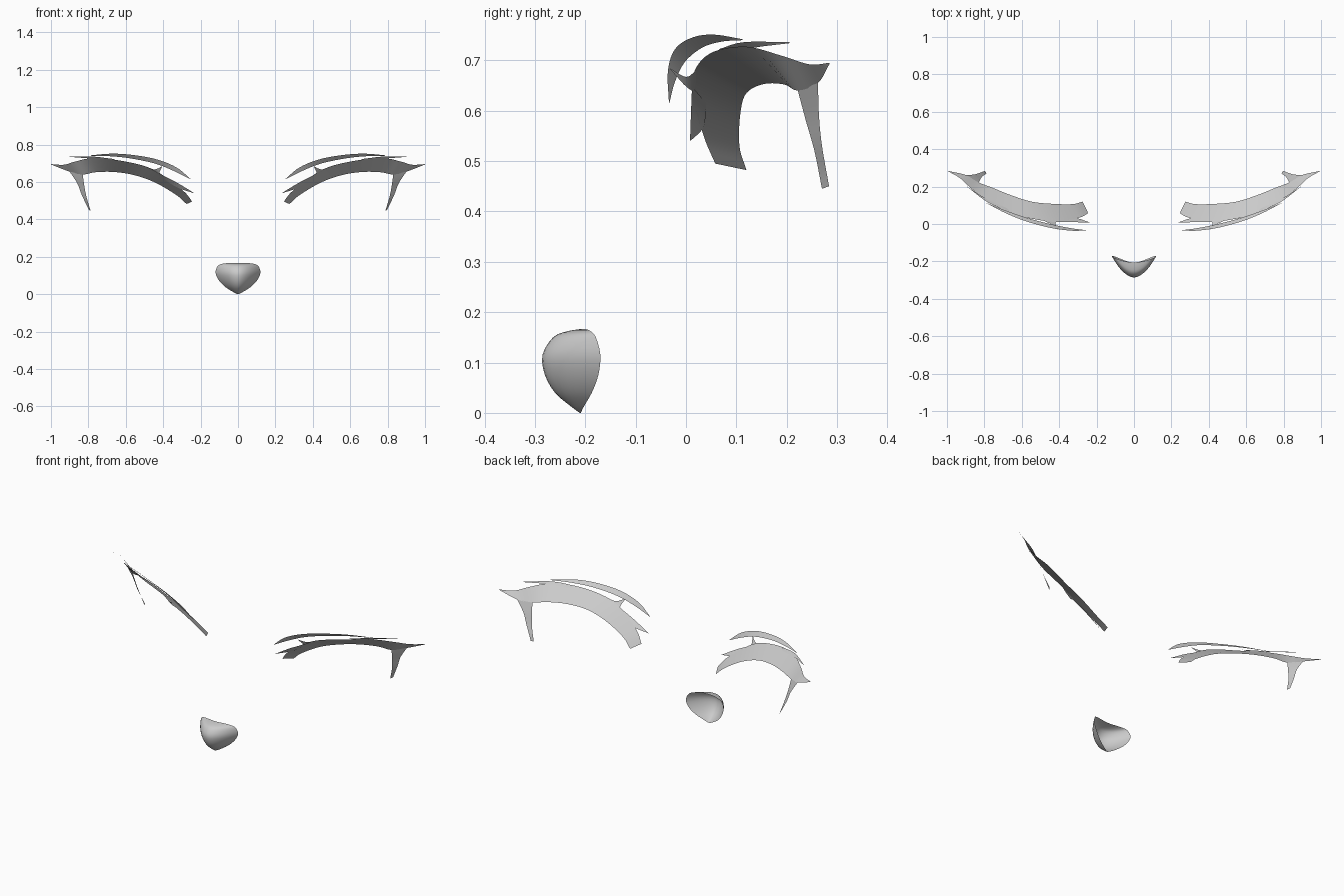
import bpy
from mathutils import Vector


def spline(points, steps=5):
    """Catmull-Rom interpolation through the given points."""
    p = [Vector(q) for q in points]
    p = [2 * p[0] - p[1]] + p + [2 * p[-1] - p[-2]]
    out = []
    for i in range(1, len(p) - 2):
        a, b, c, d = p[i - 1:i + 3]
        for k in range(steps):
            t = k / steps
            out.append(0.5 * (2 * b + (c - a) * t + (2 * a - 5 * b + 4 * c - d) * t * t
                              + (3 * b - a - 3 * c + d) * t ** 3))
    return out + [p[-2]]


def sheet(name, rows, mirror=False):
    """Smooth open surface through rows of equal length."""
    n = len(rows[0])
    verts = [v for r in rows for v in r]
    faces = [(i * n + j, i * n + j + 1, (i + 1) * n + j + 1, (i + 1) * n + j)
             for i in range(len(rows) - 1) for j in range(n - 1)]
    me = bpy.data.meshes.new(name)
    me.from_pydata(verts, [], faces)
    me.validate()
    me.shade_smooth()
    ob = bpy.data.objects.new(name, me)
    bpy.context.collection.objects.link(ob)
    if mirror:
        ob.modifiers.new("mirror", 'MIRROR').use_mirror_merge = False
    return ob


def ribbon(name, upper, lower):
    sheet(name, [spline(upper), spline(lower)], mirror=True)


# Main lash band, sweeping from the inner end to the outer tip
ribbon("upper_lash_band",
       [(.245, .058, .495), (.29, .035, .55), (.40, .012, .635), (.50, .02, .685),
        (.65, .055, .717), (.78, .12, .727), (.87, .19, .709), (.93, .245, .692), (1, .285, .695)],
       [(.275, .12, .482), (.33, .106, .53), (.44, .108, .595), (.55, .12, .635),
        (.66, .155, .653), (.76, .195, .652), (.83, .222, .640), (.90, .262, .655), (1, .285, .693)])

# Lash hanging down at the outer corner
ribbon("outer_lower_lash",
       [(.83, .222, .640), (.822, .238, .58), (.81, .255, .52), (.788, .270, .445)],
       [(.90, .262, .655), (.858, .264, .59), (.835, .270, .53), (.797, .284, .45)])

# Spikes along the upper edge of the band
ribbon("inner_spike",
       [(.43, .012, .648), (.33, .010, .598), (.235, .008, .541)],
       [(.40, .04, .615), (.32, .035, .568), (.236, .009, .540)])
ribbon("brow_horn",
       [(.49, .02, .68), (.445, .0, .667), (.405, -.032, .684)],
       [(.41, .02, .635), (.42, .0, .648), (.406, -.031, .682)])
ribbon("outer_spike",
       [(.66, .065, .722), (.78, .115, .736), (.90, .205, .736)],
       [(.68, .085, .712), (.79, .135, .725), (.901, .206, .734)])

# Eyelid crease floating above the band
ribbon("eyelid_crease",
       [(.255, -.034, .617), (.33, -.036, .678), (.44, -.022, .722), (.57, .012, .745),
        (.68, .055, .751), (.79, .112, .742)],
       [(.256, -.033, .615), (.34, -.022, .657), (.44, -.002, .697), (.57, .032, .725),
        (.68, .070, .737), (.791, .113, .740)])

# Nose: rows of (height, half width, rim y, front y), open at the back
profile = [(.167, .045, -.20, -.205), (.162, .085, -.189, -.236), (.150, .109, -.179, -.264),
           (.115, .12, -.170, -.285), (.075, .103, -.174, -.280), (.040, .070, -.187, -.260),
           (.014, .030, -.202, -.230), (0, .003, -.209, -.211)]
four = spline([Vector(r) for r in profile], 3)
us = [i / 8 - 1 for i in range(17)]
sheet("nose", [[Vector((u * w, rim + (front - rim) * (1 - abs(u) ** 1.9), z)) for u in us]
               for z, w, rim, front in four])
